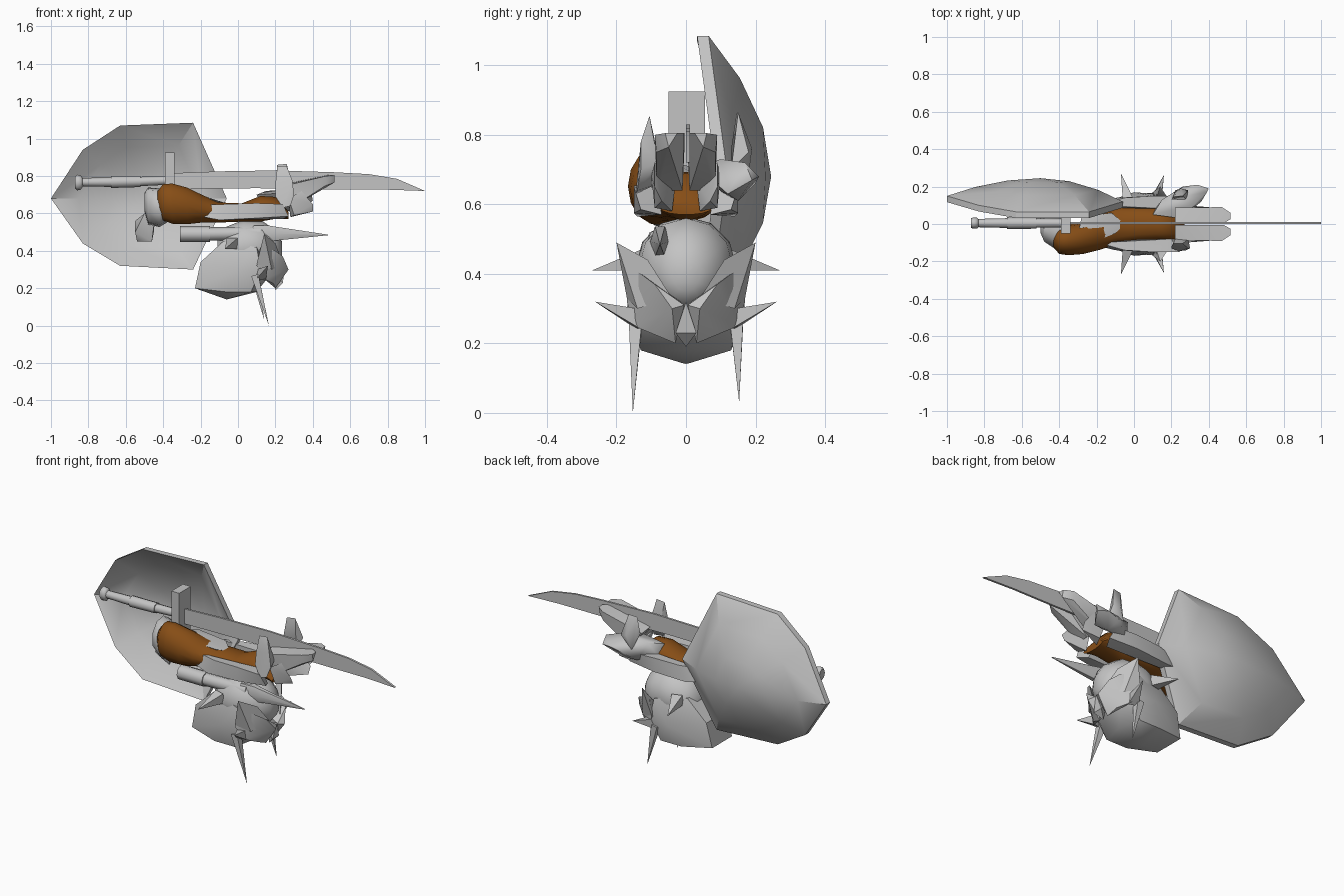
import bpy, bmesh, math
from mathutils import Vector


def material(name, rgb):
    m = bpy.data.materials.new(name)
    m.diffuse_color = (*rgb, 1)
    return m


GREY = material("steel grey", (0.55, 0.55, 0.55))
BROWN = material("leather brown", (0.24, 0.075, 0.008))


def finish(name, bm, mat=GREY, angle=35):
    bmesh.ops.recalc_face_normals(bm, faces=bm.faces)
    me = bpy.data.meshes.new(name)
    bm.to_mesh(me)
    bm.free()
    me.materials.append(mat)
    ob = bpy.data.objects.new(name, me)
    bpy.context.collection.objects.link(ob)
    me.shade_smooth()
    me.set_sharp_from_angle(angle=math.radians(angle))
    return ob


def hull(name, pts, mat=GREY, angle=35):
    bm = bmesh.new()
    for p in pts:
        bm.verts.new(p)
    r = bmesh.ops.convex_hull(bm, input=bm.verts)
    junk = {v for v in r["geom_interior"] + r["geom_unused"]
            if isinstance(v, bmesh.types.BMVert)}
    bmesh.ops.delete(bm, geom=list(junk), context='VERTS')
    return finish(name, bm, mat, angle)


def both(pts):
    return pts + [(x, -y, z) for x, y, z in pts]


def loft(name, rings, sides=10, mat=GREY, angle=50):
    """Rings across the x axis: (x, y, z, half width, half height)."""
    bm = bmesh.new()
    loops = []
    for x, y, z, ry, rz in rings:
        loops.append([bm.verts.new((x, y + ry * math.cos(a), z + rz * math.sin(a)))
                      for a in (math.tau * i / sides for i in range(sides))])
    for a, b in zip(loops, loops[1:]):
        for i in range(sides):
            j = (i + 1) % sides
            bm.faces.new((a[i], a[j], b[j], b[i]))
    bm.faces.new(loops[0])
    bm.faces.new(loops[-1])
    return finish(name, bm, mat, angle)


def spike(name, base, tip, r, sides=4):
    base, tip = Vector(base), Vector(tip)
    d = (tip - base).normalized()
    u = d.orthogonal().normalized()
    v = d.cross(u)
    ring = [base + r * (u * math.cos(a) + v * math.sin(a))
            for a in (math.tau * i / sides for i in range(sides))]
    return hull(name, ring + [tip])


# Shield: faceted bowl, two shells joined at the rim
RIM = [(-1, .15, .68), (-.83, .10, .94), (-.63, .065, 1.07), (-.24, .065, 1.085),
       (-.06, .12, .68), (-.24, .065, .30), (-.63, .065, .32), (-.83, .10, .44)]
bm = bmesh.new()
rims = []
for dy in (0, -.033):
    loops = []
    for s, k in ((1, 1), (.7, .5), (.35, .13)):
        loops.append([bm.verts.new((-.5 + (x + .5) * s, .245 - (.245 - y) * k + dy,
                                    .68 + (z - .68) * s)) for x, y, z in RIM])
    mid = bm.verts.new((-.5, .245 + dy, .68))
    for i in range(8):
        j = (i + 1) % 8
        for a, b in zip(loops, loops[1:]):
            bm.faces.new((a[i], a[j], b[j], b[i]))
        bm.faces.new((loops[2][i], loops[2][j], mid))
    rims.append(loops[0])
for i in range(8):
    j = (i + 1) % 8
    bm.faces.new((rims[0][i], rims[0][j], rims[1][j], rims[1][i]))
finish("shield", bm, angle=30)

# Sword: thin curved blade, block guard, handle and pommel
PROFILE = [(-.36, .815), (-.1, .825), (.2, .83), (.52, .82), (.7, .81), (.85, .785),
           (1, .72), (.8, .727), (.52, .727), (.1, .735), (-.36, .73)]
bm = bmesh.new()
front, back = ([bm.verts.new((x, .006 + y, z)) for x, z in PROFILE] for y in (-.006, .006))
bm.faces.new(front)
bm.faces.new(back)
for i in range(len(PROFILE)):
    j = (i + 1) % len(PROFILE)
    bm.faces.new((front[i], front[j], back[j], back[i]))
finish("sword_blade", bm)
hull("sword_guard", [(x, y, z) for x in (-.39, -.34) for y in (-.05, .055) for z in (.68, .925)])
loft("sword_handle", [(-.84, .005, .767, .022, .022), (-.68, .005, .768, .026, .026),
                      (-.68, .005, .768, .032, .032), (-.52, .005, .771, .03, .03),
                      (-.52, .005, .771, .025, .025), (-.38, .005, .776, .023, .023)], 8)
loft("sword_pommel", [(-.872, .005, .765, .025, .03), (-.86, .005, .765, .03, .042),
                      (-.84, .005, .765, .03, .038), (-.83, .005, .766, .02, .022)], 8)

# Leather body lying along x
loft("leather_body", [(-.43, -.085, .66, .04, .06), (-.40, -.085, .66, .075, .1),
                      (-.35, -.085, .652, .082, .11), (-.27, -.075, .64, .085, .1),
                      (-.19, -.05, .625, .09, .075), (-.1, -.01, .605, .1, .055),
                      (.02, 0, .605, .09, .05), (.12, 0, .625, .085, .07),
                      (.2, 0, .63, .085, .06), (.27, 0, .59, .075, .02)], 14, BROWN)

# Shin plates on both sides, and a small top plate
for s, side in ((-1, "near"), (1, "far")):
    hull("side_plate_" + side,
         [(-.19, s * .10, .645), (-.18, s * .12, .58), (-.1, s * .14, .565), (-.05, s * .14, .65),
          (.1, s * .15, .655), (.1, s * .15, .575), (.24, s * .15, .65), (.27, s * .13, .585),
          (-.1, s * .08, .57), (.24, s * .07, .57), (.2, s * .08, .65)], angle=50)
hull("top_plate", [(-.3, -.06, .73), (-.2, -.09, .69), (-.1, -.05, .665), (-.05, 0, .65),
                   (-.12, .06, .67), (-.28, .04, .70), (-.2, 0, .6)], angle=50)

# Gauntlet plates at the right end, a mirrored pair beside the blade
for s, side in ((-1, "near"), (1, "far")):
    hull("end_plate_" + side,
         [(.22, s * .005, .75), (.22, s * .088, .74), (.47, s * .09, .80), (.515, s * .06, .805),
          (.515, s * .025, .805), (.48, s * .005, .805), (.515, s * .05, .765),
          (.47, s * .085, .75), (.36, s * .085, .68), (.3, s * .08, .64), (.3, s * .01, .64)])
    hull("end_claw_" + side,
         [(.27, s * .03, .66), (.27, s * .1, .68), (.34, s * .09, .72), (.4, s * .07, .61),
          (.4, s * .09, .65), (.3, s * .09, .59), (.28, s * .04, .58)])

# Horned pads, near and far
loops_near = [(.2, -.12, .76), (.22, -.11, .84), (.21, -.105, .85), (.26, -.105, .855),
              (.29, -.13, .78), (.30, -.13, .7), (.28, -.14, .64), (.24, -.145, .63),
              (.2, -.13, .69), (.26, -.08, .66), (.22, -.08, .74), (.29, -.08, .72)]
hull("pad_near", loops_near, angle=60)
hull("pad_far", [(.1, .05, .70), (.15, .13, .72), (.25, .03, .71), (.3, .10, .73),
                 (.39, .17, .72), (.40, .19, .67), (.34, .21, .68), (.26, .20, .66),
                 (.2, .16, .62), (.3, .15, .61), (.36, .12, .63), (.12, .09, .64)], angle=60)
hull("horn_far", [(.21, .145, .86), (.26, .15, .865), (.2, .13, .76), (.29, .18, .75),
                  (.25, .19, .76), (.28, .13, .70), (.22, .18, .68)], angle=60)

# Foot pieces at the left end
loft("foot_cuff", [(-.5, -.01, .66, .04, .05), (-.48, -.01, .64, .09, .1),
                   (-.42, -.04, .63, .1, .105), (-.38, -.05, .64, .08, .09)], 9)
hull("foot_flap", [(-.55, .03, .50), (-.54, .08, .45), (-.46, .03, .45), (-.45, .09, .5),
                   (-.5, .02, .60), (-.44, .02, .62), (-.47, .1, .62), (-.55, .07, .56)], angle=50)

# Long spike with a hollow-ended shaft
Y = -.075
loft("spike_shaft", [(-.29, Y, .49, .028, .028), (-.31, Y, .49, .03, .03),
                     (-.31, Y, .49, .042, .042), (-.15, Y, .49, .042, .042),
                     (-.15, Y, .49, .036, .036), (.12, Y, .495, .036, .036)], 8)
loft("spike_point", [(.08, Y, .495, .03, .045), (.16, Y, .493, .028, .05),
                     (.2, Y, .492, .024, .043), (.48, Y, .485, .002, .002)], 6)

# Helmet: crown dome, jagged skirt, cheeks and brow
loft("helmet_crown", [(-.11, 0, .40, .06, .06), (-.06, 0, .41, .12, .12),
                      (.03, 0, .42, .145, .145), (.13, 0, .42, .135, .14),
                      (.2, 0, .41, .09, .1), (.235, 0, .40, .04, .05)], 12)
hull("helmet_skirt", both([(-.23, .09, .20), (-.225, .06, .22), (-.20, .10, .34), (-.08, .10, .45),
                           (-.06, .0, .14), (-.06, .13, .18), (.07, .13, .18), (.1, .0, .18),
                           (.0, .17, .30), (.12, .16, .30), (.1, .15, .42), (.17, .09, .27)]))
for s, side in ((-1, "near"), (1, "far")):
    hull("cheek_" + side,
         [(.12, s * .16, .42), (.10, s * .17, .32), (.2, s * .13, .40), (.24, s * .09, .37),
          (.27, s * .04, .30), (.25, s * .005, .31), (.20, s * .03, .20), (.19, s * .09, .225),
          (.14, s * .15, .25), (.1, s * .05, .35)], angle=45)
    hull("brow_" + side,
         [(.14, s * .20, .49), (.12, s * .14, .41), (.2, s * .11, .44), (.24, s * .04, .33),
          (.18, s * .14, .30), (.1, s * .17, .33)])
    spike("rear_side_spike_" + side, (-.03, s * .12, .44), (-.07, s * .27, .41), .042)
    spike("front_side_spike_" + side, (.12, s * .13, .27), (.16, s * .262, .32), .04)
    spike("down_spike_" + side, (.09, s * .145, .27), (.165 if s < 0 else .14, s * .153,
                                                       0 if s < 0 else .03), .028)
hull("chin_point", [(.24, -.03, .23), (.24, .03, .23), (.25, 0, .32), (.2, 0, .19), (.18, 0, .3)])
